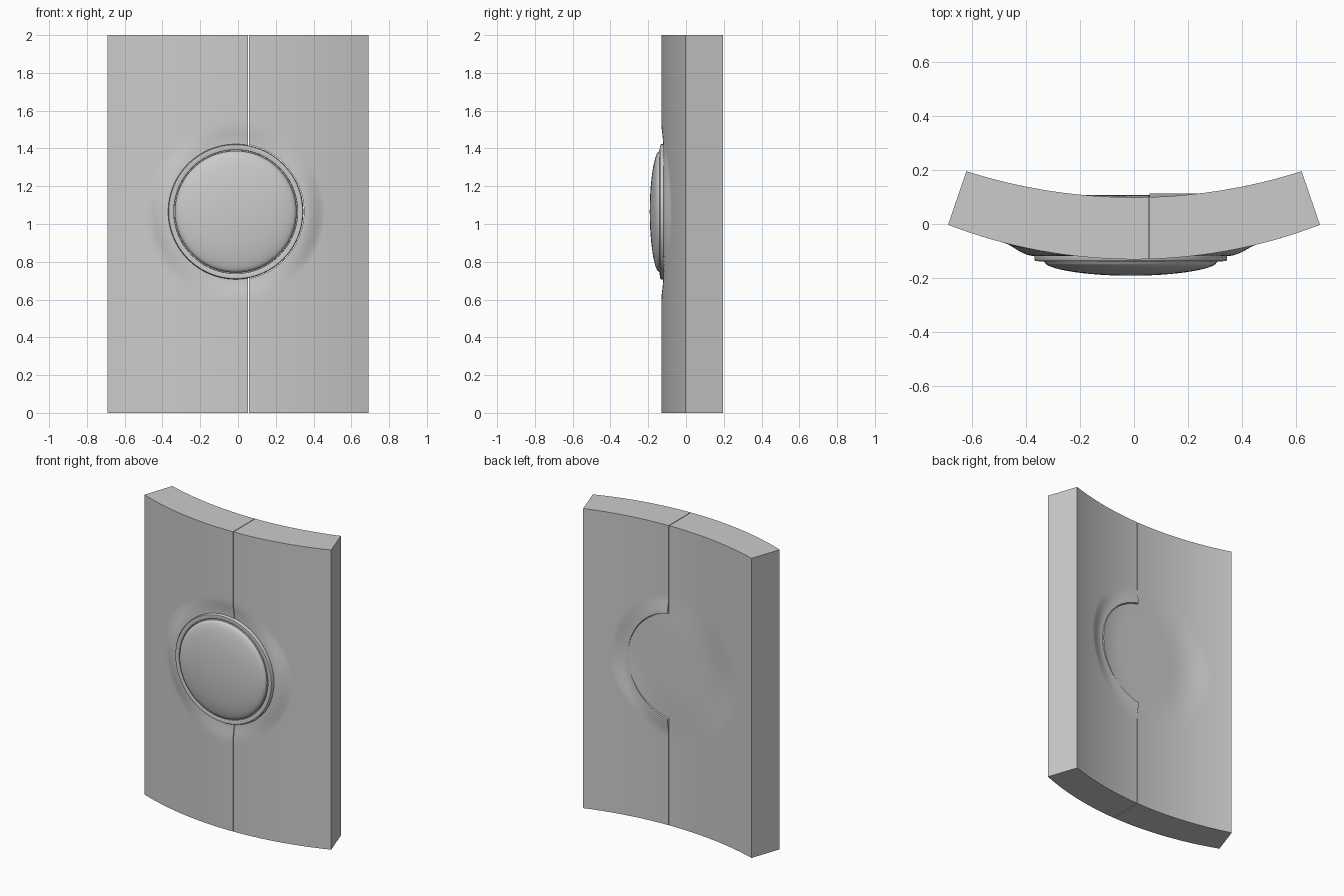
import bpy, bmesh, math

if "Cube" in bpy.data.objects:
    bpy.data.objects.remove(bpy.data.objects["Cube"])

CX, CZ, R = -0.012, 1.065, 0.358      # boss centre and radius
SEAM = 0.055                          # x of the panel split


def arc(x, half, y_mid, y_edge):
    sag = y_edge - y_mid
    rad = (half * half + sag * sag) / (2 * sag)
    return y_mid + rad - math.sqrt(rad * rad - x * x)


def smooth(d, inner, outer):
    t = min(1, max(0, (outer - d) / (outer - inner)))
    return t * t * (3 - 2 * t)


def front_y(x, z):
    w = smooth(math.hypot(x - CX, z - CZ), 0.355, 0.47)
    a = arc(x, 0.69, -0.131, -0.003)
    return a + (-0.119 - a) * w


def back_y(x, z, flat, inner, outer):
    w = smooth(math.hypot(x - CX, z - CZ), inner, outer)
    a = arc(x, 0.622, 0.099, 0.196)
    return a + (flat - a) * w


def seam_x(z, gap):
    r = R + gap
    dz = z - CZ
    x = SEAM + gap
    if abs(dz) < r:
        x = max(x, CX + math.sqrt(r * r - dz * dz))
    return x


def finish(bm, name, angle=35):
    bmesh.ops.recalc_face_normals(bm, faces=bm.faces)
    me = bpy.data.meshes.new(name)
    bm.to_mesh(me)
    bm.free()
    ob = bpy.data.objects.new(name, me)
    bpy.context.collection.objects.link(ob)
    bpy.ops.object.select_all(action='DESELECT')
    bpy.context.view_layer.objects.active = ob
    ob.select_set(True)
    bpy.ops.object.shade_smooth_by_angle(angle=math.radians(angle))
    return ob


# Rows are dense around the circular part of the seam
N_ARC, N_END, NX = 64, 24, 56
rows = [(CZ - R) * i / N_END for i in range(N_END)]
rows += [CZ - R * math.cos(math.pi * i / N_ARC) for i in range(N_ARC + 1)]
rows += [CZ + R + (2 - CZ - R) * i / N_END for i in range(1, N_END + 1)]


def panel(name, side, gap, flat, inner, outer):
    bm = bmesh.new()
    front, back = [], []
    for z in rows:
        s = seam_x(z, gap)
        f_row, b_row = [], []
        for i in range(NX + 1):
            t = i / NX
            xf = s + (side * 0.69 - s) * t
            xb = s + (side * 0.622 - s) * t
            f_row.append(bm.verts.new((xf, front_y(xf, z), z)))
            b_row.append(bm.verts.new((xb, back_y(xb, z, flat, inner, outer), z)))
        front.append(f_row)
        back.append(b_row)
    n = len(rows)
    for j in range(n - 1):
        for g in (front, back):
            for i in range(NX):
                bm.faces.new((g[j][i], g[j][i + 1], g[j + 1][i + 1], g[j + 1][i]))
        for i in (0, NX):
            bm.faces.new((front[j][i], front[j + 1][i], back[j + 1][i], back[j][i]))
    for j in (0, n - 1):
        for i in range(NX):
            bm.faces.new((front[j][i], front[j][i + 1], back[j][i + 1], back[j][i]))
    return finish(bm, name)


def lathe(name, profile, steps=96):
    # Profile points are (radius, y), turned about the boss axis
    bm = bmesh.new()
    vs = [bm.verts.new((CX + r, y, CZ)) for r, y in profile]
    es = [bm.edges.new(p) for p in zip(vs, vs[1:])]
    bmesh.ops.spin(bm, geom=vs + es, cent=(CX, 0, CZ), axis=(0, 1, 0),
                   angle=2 * math.pi, steps=steps, use_duplicate=False)
    bmesh.ops.remove_doubles(bm, verts=bm.verts, dist=1e-5)
    return finish(bm, name)


# Two door panels, the left one carrying the round tongue
panel("left_panel", -1, -0.001, 0.107, 0.18, 0.48)
panel("right_panel", 1, 0.003, 0.114, 0.36, 0.47)

# Raised ring around the boss
lathe("boss_ring", [(0.358, -0.117), (0.358, -0.131), (0.354, -0.137),
                    (0.334, -0.139), (0.328, -0.136), (0.327, -0.119)])

# Domed boss
dome = [(0.322, -0.119), (0.322, -0.139), (0.317, -0.145)]
dome += [(0.317 * math.cos(a), -0.145 - 0.047 * math.sin(a) ** 1.2)
         for a in (math.pi / 2 * i / 16 for i in range(1, 16))]
dome += [(0, -0.192)]
lathe("boss_dome", dome)
